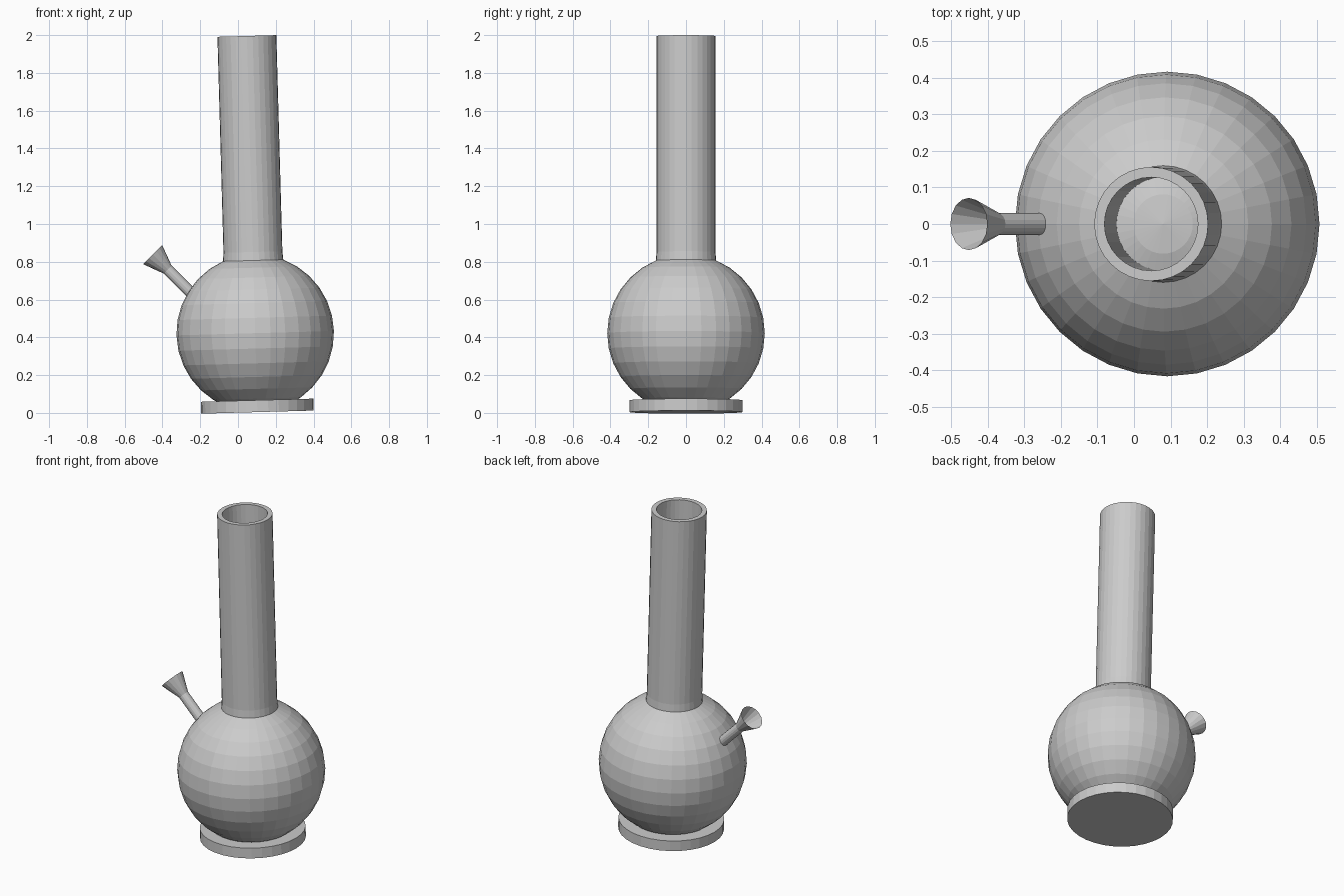
import bpy, bmesh
from math import sin, cos, pi, radians
from mathutils import Matrix, Vector

cube = bpy.data.objects.get("Cube")
if cube:
    bpy.data.objects.remove(cube, do_unlink=True)

GREY = (0.6, 0.6, 0.6, 1)
mat = bpy.data.materials.new("plain grey")
mat.use_nodes = True
mat.diffuse_color = GREY
mat.node_tree.nodes["Principled BSDF"].inputs["Base Color"].default_value = GREY


def lathe(name, profile, matrix, segments=32, closed=False):
    """Spin (radius, height) points round z; radius 0 makes a pole."""
    bm = bmesh.new()
    rings = []
    for r, z in profile:
        count = segments if r else 1
        rings.append([bm.verts.new((r * cos(2 * pi * i / segments),
                                    r * sin(2 * pi * i / segments), z))
                      for i in range(count)])
    pairs = list(zip(rings, rings[1:]))
    if closed:
        pairs.append((rings[-1], rings[0]))
    for a, b in pairs:
        for i in range(segments):
            j = (i + 1) % segments
            quad = [a[i % len(a)], a[j % len(a)], b[j % len(b)], b[i % len(b)]]
            bm.faces.new(list(dict.fromkeys(quad)))
    bmesh.ops.recalc_face_normals(bm, faces=bm.faces)
    mesh = bpy.data.meshes.new(name)
    bm.to_mesh(mesh)
    bm.free()
    mesh.materials.append(mat)
    obj = bpy.data.objects.new(name, mesh)
    obj.matrix_world = matrix
    bpy.context.collection.objects.link(obj)
    return obj


# Everything but the side stem leans slightly, about the chamber centre
R = 0.417
lean = Matrix.Translation((0.091, 0, 0.422)) @ Matrix.Rotation(radians(-1.6), 4, "Y")

# Round chamber
lathe("chamber", [(R * sin(pi * k / 16) if 0 < k < 16 else 0, R * cos(pi * k / 16))
                  for k in range(17)], lean)

# Hollow neck tube with a slight flare at its foot
lathe("neck_tube", [(0.16, 0.383), (0.156, 0.43), (0.156, 1.574),
                    (0.128, 1.574), (0.128, 0.383)], lean, closed=True)

# Disc foot
lathe("foot", [(0, -0.418), (0.298, -0.418), (0.298, -0.355), (0, -0.355)], lean)

# Angled side stem with an open conical bowl
axis = Vector((-1, 0, 1)).normalized()
side = Matrix.Translation((-0.373, 0, 0.759)) @ axis.to_track_quat("Z", "Y").to_matrix().to_4x4()
lathe("side_stem", [(0, -0.22), (0.03, -0.22), (0.03, 0), (0, 0)], side, 16)
lathe("bowl", [(0.03, 0), (0.0715, 0.112)], side, 16)
